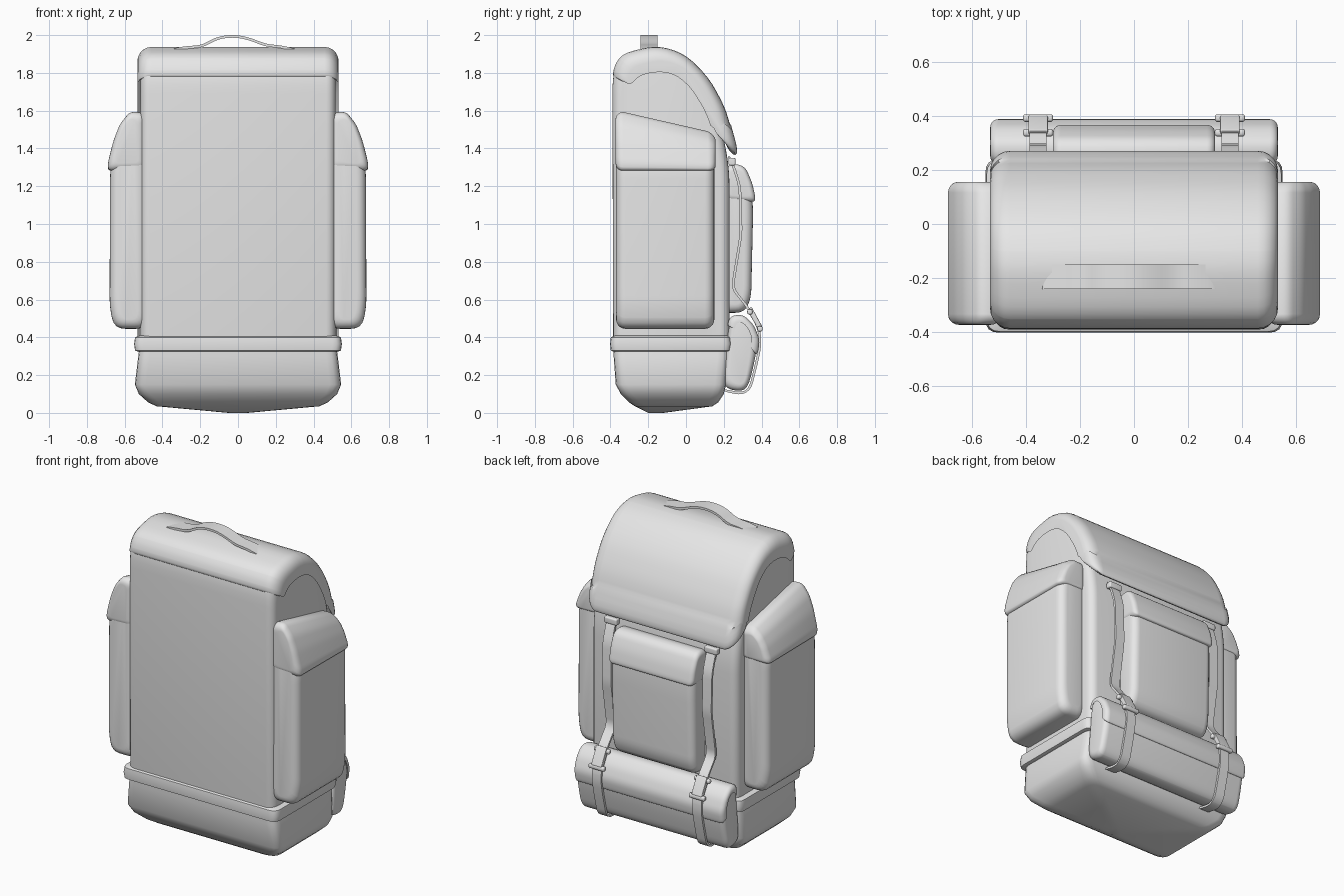
import bpy, bmesh, math
from mathutils import Vector

if "Cube" in bpy.data.objects:
    bpy.data.objects.remove(bpy.data.objects["Cube"])

fabric = bpy.data.materials.new("grey fabric")
fabric.use_nodes = True
fabric.diffuse_color = (0.8, 0.8, 0.8, 1)
fabric.node_tree.nodes["Principled BSDF"].inputs["Base Color"].default_value = (0.8, 0.8, 0.8, 1)


def fillet(points, radius, steps=4):
    """Round every corner of a closed outline."""
    pts = [Vector(p) for p in points]
    out = []
    for i, p in enumerate(pts):
        a, b = pts[i - 1] - p, pts[(i + 1) % len(pts)] - p
        a = p + a.normalized() * min(radius, a.length * 0.48)
        b = p + b.normalized() * min(radius, b.length * 0.48)
        for k in range(steps + 1):
            t = k / steps
            out.append(a * (1 - t) ** 2 + p * 2 * t * (1 - t) + b * t * t)
    return out


def ribbon(path, thick):
    """Closed outline of a strip that follows a path."""
    pts = [Vector(p) for p in path]
    sides = [], []
    for i, p in enumerate(pts):
        d = (pts[min(i + 1, len(pts) - 1)] - pts[max(i - 1, 0)]).normalized()
        n = Vector((-d.y, d.x)) * thick / 2
        sides[0].append(p + n)
        sides[1].append(p - n)
    return sides[0] + sides[1][::-1]


def skin(name, rings, bend=None):
    """Bridge equal rings of points and cap both ends."""
    bm = bmesh.new()
    loops = [[bm.verts.new(p) for p in ring] for ring in rings]
    n = len(loops[0])
    for a, b in zip(loops, loops[1:]):
        for i in range(n):
            j = (i + 1) % n
            bm.faces.new((a[i], a[j], b[j], b[i]))
    bm.faces.new(loops[0][::-1])
    bm.faces.new(loops[-1])
    if bend:
        for v in bm.verts:
            bend(v.co)
    bmesh.ops.recalc_face_normals(bm, faces=bm.faces)
    mesh = bpy.data.meshes.new(name)
    bm.to_mesh(mesh)
    bm.free()
    mesh.materials.append(fabric)
    obj = bpy.data.objects.new(name, mesh)
    bpy.context.collection.objects.link(obj)
    bpy.ops.object.select_all(action='DESELECT')
    obj.select_set(True)
    bpy.context.view_layer.objects.active = obj
    bpy.ops.object.shade_smooth_by_angle(angle=math.radians(40))
    return obj


def pillow(name, outline, axis, lo, hi, soft=0.0, bend=None):
    """Extrude an outline along x or y with softened ends."""
    low = Vector((min(p.x for p in outline), min(p.y for p in outline)))
    high = Vector((max(p.x for p in outline), max(p.y for p in outline)))
    mid, half = (low + high) / 2, (high - low) / 2
    angles = [math.pi / 2 * k / 5 for k in range(5, -1, -1)] if soft else [0]
    ends = [(soft * (1 - math.sin(a)), soft * (1 - math.cos(a))) for a in angles]
    stations = [(lo + d, s) for d, s in ends] + [(hi - d, s) for d, s in ends[::-1]]
    rings = []
    for t, s in stations:
        ring = []
        for p in outline:
            u = mid.x + (p.x - mid.x) * max(0.1, 1 - s / half.x)
            v = mid.y + (p.y - mid.y) * max(0.1, 1 - s / half.y)
            ring.append((t, u, v) if axis == 'x' else (u, t, v))
        rings.append(ring)
    return skin(name, rings, bend)


def stack(name, levels, radius):
    """Stack rounded rectangles: height, half width, front, back."""
    rings = []
    for z, w, y0, y1 in levels:
        plan = fillet([(-w, y0), (w, y0), (w, y1), (-w, y1)], radius)
        rings.append([(p.x, p.y, z) for p in plan])
    return skin(name, rings)


# Main bag
bag = [(-.385, .3), (-.39, 1.79), (-.35, 1.87), (-.18, 1.9), (-.03, 1.85),
       (.1, 1.71), (.18, 1.55), (.23, 1.3), (.23, .3)]
pillow("main_bag", fillet(bag, .1), 'x', -.517, .517, .05)

# Lid shell curving over the top and down the back
lid = [(-.392, 1.78), (-.375, 1.85), (-.33, 1.905), (-.16, 1.945), (-.04, 1.915),
       (.04, 1.86), (.13, 1.76), (.21, 1.61), (.245, 1.48), (.275, 1.37), (.262, 1.335),
       (.215, 1.38), (.18, 1.5), (.14, 1.6), (.05, 1.75), (-.05, 1.84), (-.16, 1.865),
       (-.3, 1.84), (-.36, 1.77)]


def hem(co):
    # The lower corners of the lid turn up
    if co.z < 1.5:
        co.z += .04 * max(0, (abs(co.x) - .38) / .15)


pillow("lid", fillet(lid, .06, 3), 'x', -.533, .533, .075, hem)

# Base and padded belt
stack("base", [(.36, .52, -.385, .23), (.3, .528, -.383, .228), (.15, .546, -.372, .212),
               (.1, .525, -.345, .2), (.055, .475, -.3, .17), (.035, .43, -.27, .14),
               (0, .05, -.2, -.12)], .06)
stack("belt", [(.325, .53, -.385, .225), (.33, .545, -.398, .235), (.365, .55, -.402, .24),
               (.4, .545, -.398, .235), (.41, .52, -.375, .22)], .05)

# Side pockets with sloping flaps
pocket = [(.48, .445), (.655, .445), (.68, .56), (.677, 1.3), (.64, 1.44),
          (.57, 1.565), (.48, 1.56)]
flap = [(.49, 1.585), (.57, 1.597), (.625, 1.53), (.66, 1.44), (.69, 1.32),
        (.685, 1.28), (.49, 1.285)]


def slope(co):
    if co.z > 1.28:
        co.z -= .5 * max(0, co.y + .08) * (co.z - 1.28) / .3


for side, s in (("left", 1), ("right", -1)):
    def mirrored(pts):
        return [(x * s, z) for x, z in pts]
    pillow(side + "_pocket", fillet(mirrored(pocket), .06), 'y', -.37, .15, .05, slope)
    pillow(side + "_pocket_flap", fillet(mirrored(flap), .03), 'y', -.373, .156, .04, slope)

# Back pocket and its flap
pillow("back_pocket", fillet([(.18, .53), (.31, .53), (.345, .61), (.355, 1.05), (.35, 1.2),
                              (.3, 1.295), (.18, 1.295)], .05), 'x', -.295, .295, .045)
pillow("back_pocket_flap", fillet([(.2, 1.3), (.265, 1.32), (.315, 1.3), (.35, 1.22), (.37, 1.13),
                                   (.355, 1.115), (.2, 1.125)], .03), 'x', -.3, .3, .03)

# Bedroll with a cover over its upper half
roll = [(.235, .505), (.3, .51), (.35, .46), (.38, .385), (.365, .28), (.33, .14),
        (.29, .112), (.21, .13), (.195, .18), (.22, .4)]
pillow("bedroll", fillet(roll, .05), 'x', -.525, .525, .035)
cover = [(.225, .46), (.24, .508), (.3, .513), (.352, .463), (.383, .385), (.372, .31)]
pillow("bedroll_cover", fillet(ribbon(cover, .016), .03), 'x', -.532, .532, .03)

# Straps, clips and buckles
strap = [(.225, 1.36), (.25, 1.31), (.285, 1.2), (.292, .95), (.245, .66), (.33, .555),
         (.388, .44), (.393, .36), (.375, .27), (.34, .13), (.295, .1), (.2, .12)]
clip = [(.225, 1.31), (.262, 1.31), (.262, 1.35), (.225, 1.35)]
frame = [(.325, .54), (.345, .565), (.405, .455), (.385, .44)]
for side, x in (("left", .355), ("right", -.355)):
    pillow(side + "_strap", fillet(ribbon(strap, .014), .04), 'x', x - .032, x + .032)
    pillow(side + "_clip", fillet(clip, .01), 'x', x - .045, x + .045, .008)
    pillow(side + "_buckle", fillet(frame, .01), 'x', x - .036, x + .036, .006)
    for k, (y, z) in enumerate(((.338, .535), (.392, .445))):
        bar = [(y - .014, z - .014), (y + .014, z - .014), (y + .014, z + .014), (y - .014, z + .014)]
        pillow(f"{side}_buckle_bar_{k}", fillet(bar, .012), 'x', x - .055, x + .055, .008)

# Carrying handle
grip = [(-.34, 1.925), (-.27, 1.935), (-.19, 1.94), (-.12, 1.98), (-.06, 1.993), (0, 1.993),
        (.06, 1.98), (.15, 1.945), (.22, 1.94), (.31, 1.92)]
pillow("handle", fillet(ribbon(grip, .014), .04), 'y', -.24, -.15)
